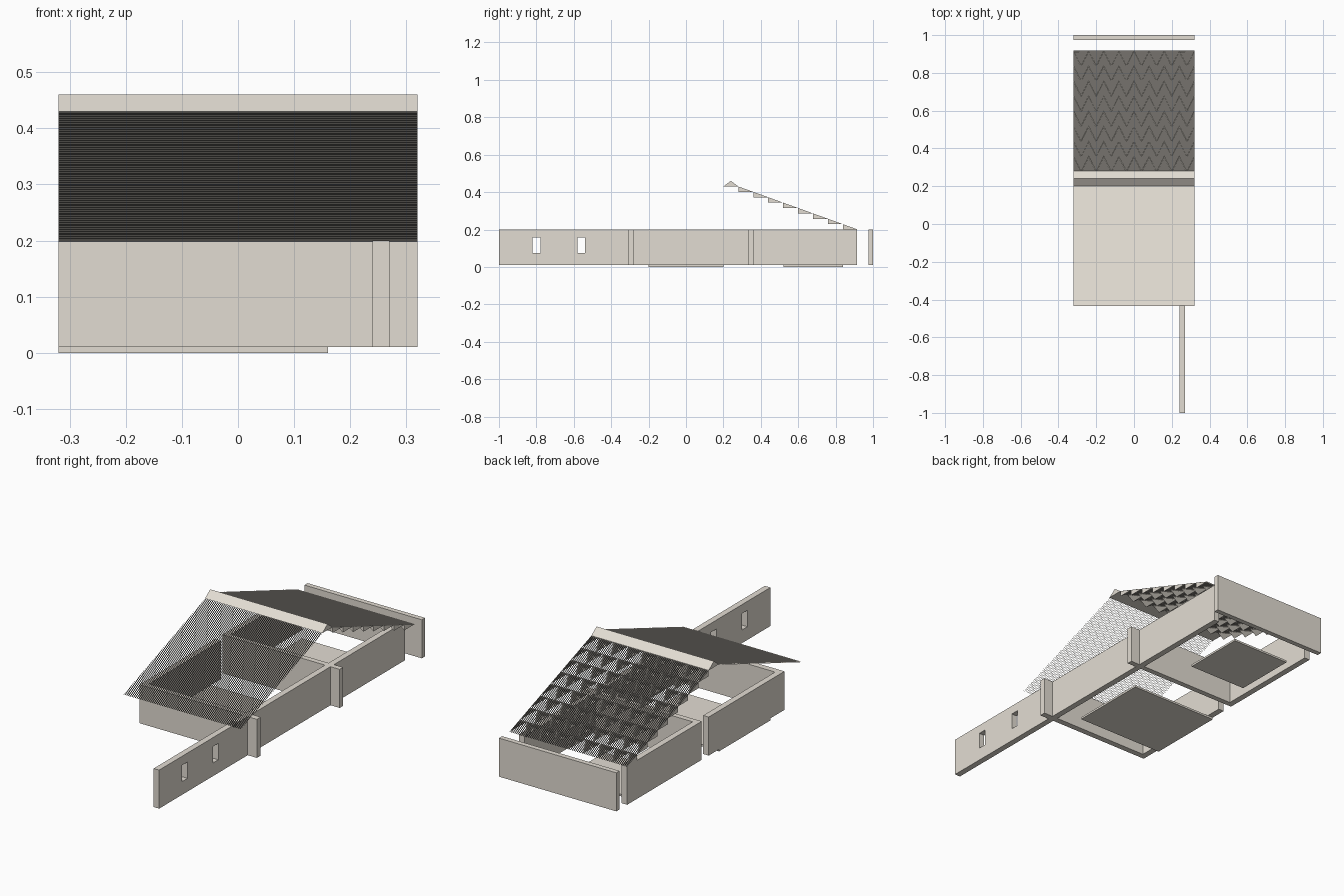
import bpy

if "Cube" in bpy.data.objects:
    bpy.data.objects.remove(bpy.data.objects["Cube"])

HALF = 0.32          # half width of the house
Z0, Z1 = 0.01, 0.20  # wall bottom and top

# warm plaster colour for the whole house
plaster = bpy.data.materials.new("plaster")
plaster.diffuse_color = (0.765, 0.72, 0.65, 1)
plaster.use_nodes = True
plaster.node_tree.nodes["Principled BSDF"].inputs["Base Color"].default_value = plaster.diffuse_color


def mesh(name, verts, faces):
    me = bpy.data.meshes.new(name)
    me.from_pydata(verts, [], faces)
    me.materials.append(plaster)
    ob = bpy.data.objects.new(name, me)
    bpy.context.collection.objects.link(ob)
    return ob


def box(name, x, y, z=(Z0, Z1)):
    v = [(a, b, c) for a in x for b in y for c in z]
    f = [(0, 1, 3, 2), (4, 6, 7, 5), (0, 4, 5, 1),
         (2, 3, 7, 6), (0, 2, 6, 4), (1, 5, 7, 3)]
    return mesh(name, v, f)


def louvres(name, eave_y, top_y, eave_z, top_z, count=200):
    """Roof slope made of fine slats, each tilted 45 degrees against it."""
    step = (top_y - eave_y) / count
    rise = (top_z - eave_z) / count
    drop = abs(step) * 1.1
    verts, faces = [], []
    for i in range(count):
        y, z = eave_y + i * step, eave_z + (i + 1) * rise
        k = len(verts)
        verts += [(-HALF, y, z), (HALF, y, z),
                  (HALF, y + step * 1.1, z - drop), (-HALF, y + step * 1.1, z - drop)]
        faces.append((k, k + 1, k + 2, k + 3) if step > 0 else (k + 3, k + 2, k + 1, k))
    return mesh(name, verts, faces)


# long side wall with two windows
long_wall = box("long_wall", (0.24, 0.27), (-1.0, 0.915))
for i, y in enumerate((-0.80, -0.56)):
    cutter = box(f"window_cutter_{i + 1}", (0.2, 0.3),
                 (y - 0.021, y + 0.021), (0.075, 0.156))
    cutter.hide_render = True
    cutter.display_type = 'WIRE'
    mod = long_wall.modifiers.new("window", 'BOOLEAN')
    mod.operation = 'DIFFERENCE'
    mod.solver = 'EXACT'
    mod.object = cutter

# cross walls and the free-standing back wall
box("front_cross_wall", (-HALF, HALF), (-0.31, -0.28))
box("middle_cross_wall", (-HALF, HALF), (0.335, 0.362))
box("back_wall", (-HALF, HALF), (0.975, 1.0))

# two short walls on the left side, with a slit between them
box("left_wall_front", (-HALF, -0.29), (-0.31, 0.28))
box("left_wall_back", (-HALF, -0.29), (0.335, 0.915))

# floor slabs
box("front_floor_slab", (-HALF, 0.16), (-0.2, 0.2), (0, 0.01))
box("back_floor_slab", (-0.24, 0.08), (0.52, 0.84), (0, 0.01))

# louvred roof slopes
RY, RZ = 0.28, 0.43   # upper edge of the back slope
EY, EZ = 0.918, 0.20  # eave of the back slope
louvres("roof_front", -0.435, 0.2, EZ, RZ)
louvres("roof_back", EY, RY, EZ, RZ)

# triangular ridge cap
mesh("ridge_cap", [(x, y, z) for x in (-HALF, HALF)
                   for y, z in ((0.2, RZ), (RY, RZ), (0.24, 0.46))],
     [(0, 2, 1), (3, 4, 5), (0, 1, 4, 3), (1, 2, 5, 4), (2, 0, 3, 5)])

# rows of pointed teeth under the back slope, cut flush at both gable ends
N = 8
dx, dy, dz = 2 * HALF / N, (EY - RY) / N, (RZ - EZ) / N
verts, faces = [], []
for r in range(N):
    y, z = RY + r * dy, RZ - r * dz
    for c in range(N + 1):
        x = -HALF + c * dx
        k = len(verts)
        verts += [(max(x - dx / 2, -HALF), y, z), (min(x + dx / 2, HALF), y, z),
                  (x, y, z - dz), (x, y + dy, z - dz)]
        faces += [(k, k + 2, k + 1), (k, k + 3, k + 2), (k + 1, k + 2, k + 3)]
mesh("ceiling_teeth", verts, faces)
